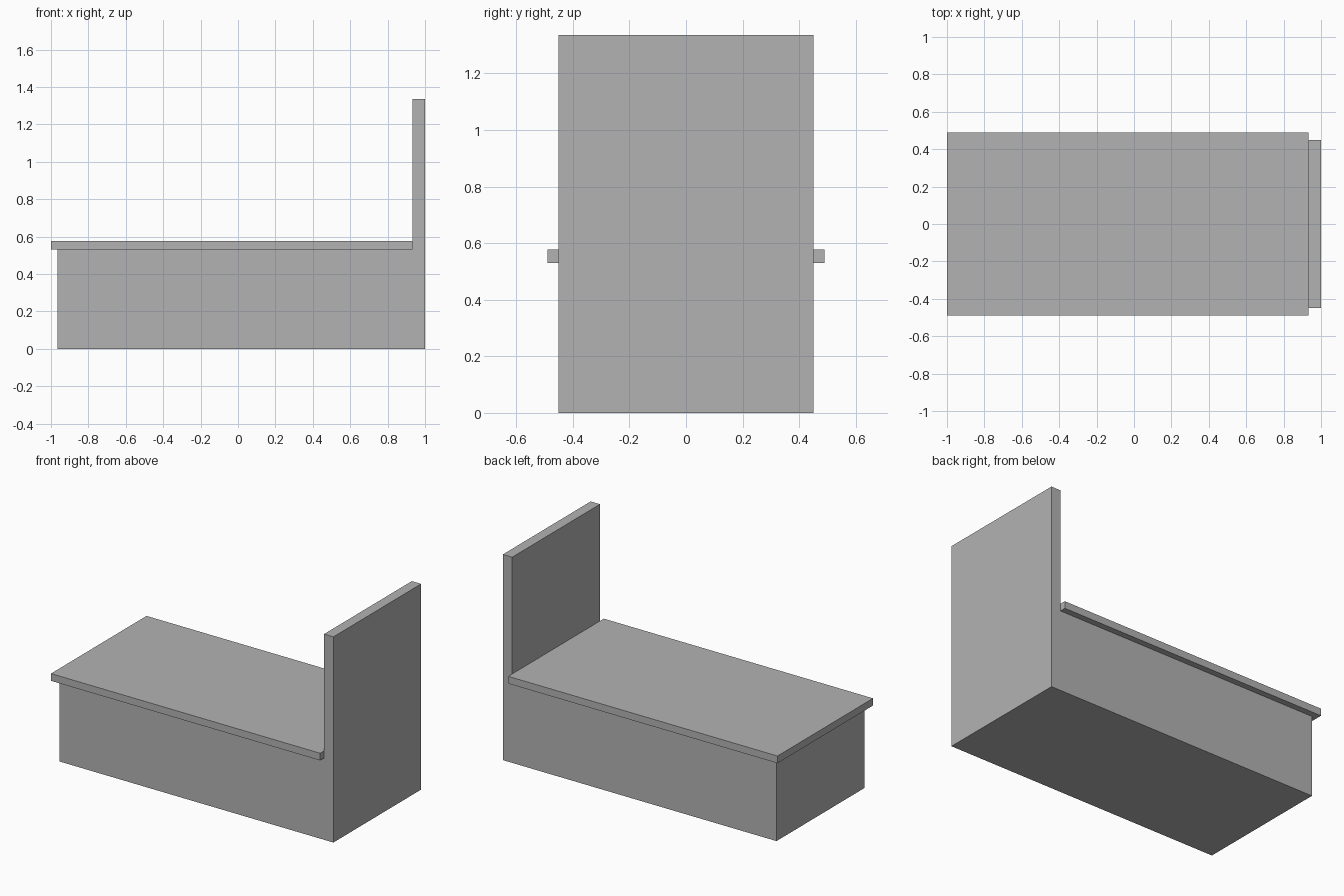
import bpy
import bmesh

if "Cube" in bpy.data.objects:
    bpy.data.objects.remove(bpy.data.objects["Cube"])

grey = bpy.data.materials.new("plain_grey")
grey.diffuse_color = (0.45, 0.45, 0.45, 1)
grey.use_nodes = True
grey.node_tree.nodes["Principled BSDF"].inputs["Base Color"].default_value = grey.diffuse_color


def extrude_profile(name, profile, half_width):
    """Extrude an x-z outline symmetrically along y."""
    bm = bmesh.new()
    face = bm.faces.new([bm.verts.new((x, -half_width, z)) for x, z in profile])
    result = bmesh.ops.extrude_face_region(bm, geom=[face], use_keep_orig=True)
    moved = [g for g in result["geom"] if isinstance(g, bmesh.types.BMVert)]
    bmesh.ops.translate(bm, verts=moved, vec=(0, 2 * half_width, 0))
    bmesh.ops.recalc_face_normals(bm, faces=bm.faces)
    mesh = bpy.data.meshes.new(name)
    bm.to_mesh(mesh)
    bm.free()
    mesh.materials.append(grey)
    obj = bpy.data.objects.new(name, mesh)
    bpy.context.collection.objects.link(obj)
    return obj


FRONT, PANEL, BACK = -0.965, 0.933, 1.0
BASE_TOP, SLAB_TOP, PANEL_TOP = 0.53, 0.577, 1.335

# Solid base with the upright end panel, one L-shaped block
extrude_profile("base_and_end_panel", [
    (FRONT, 0), (BACK, 0), (BACK, PANEL_TOP),
    (PANEL, PANEL_TOP), (PANEL, BASE_TOP), (FRONT, BASE_TOP)], 0.45)

# Overhanging top slab, butted against the end panel
extrude_profile("top_slab", [
    (-1.0, BASE_TOP), (PANEL, BASE_TOP),
    (PANEL, SLAB_TOP), (-1.0, SLAB_TOP)], 0.49)
